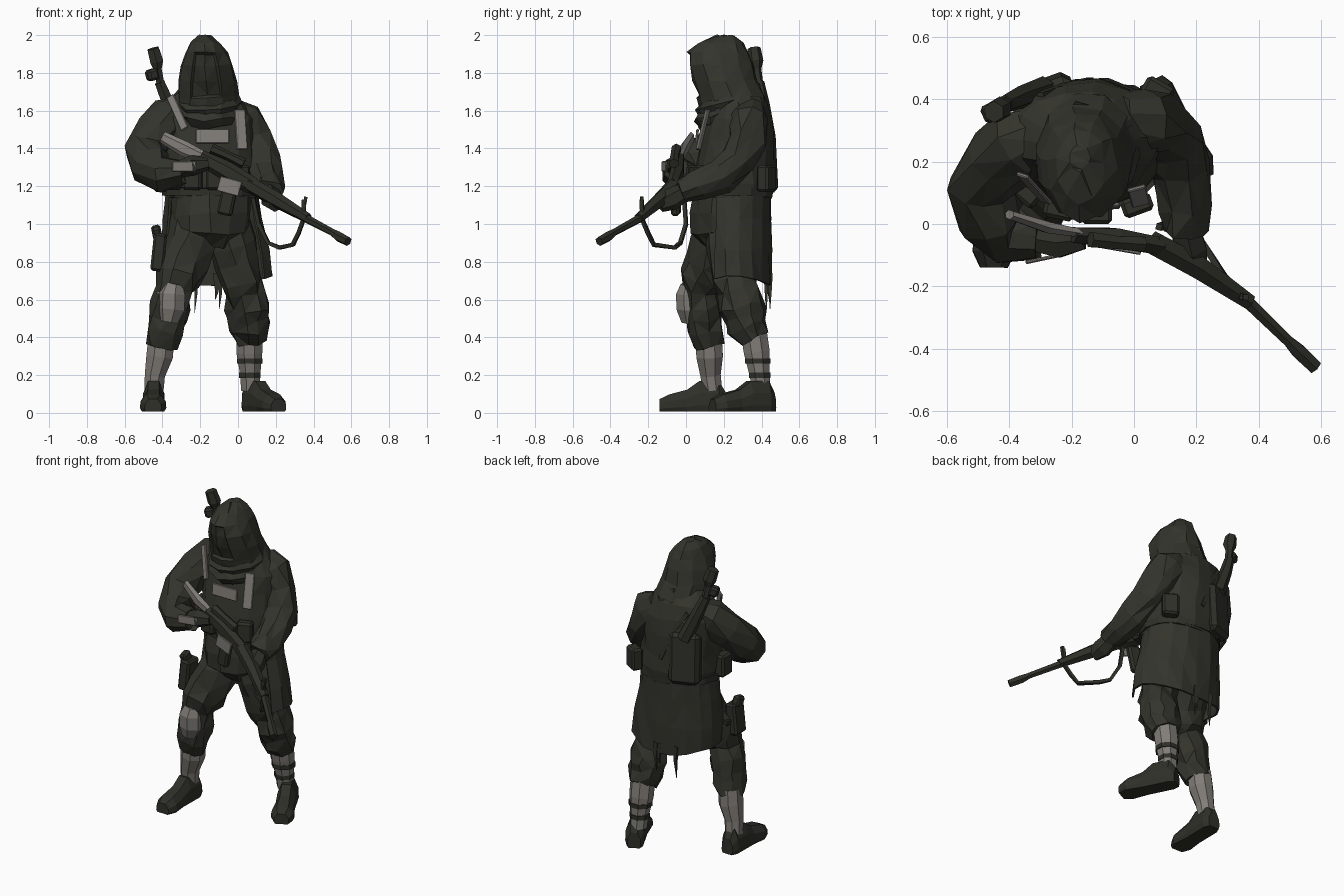
import bpy, bmesh, math, random
from mathutils import Vector, Matrix

random.seed(4)

def mat(name, c):
    m = bpy.data.materials.new(name)
    m.diffuse_color = (*c, 1)
    return m

OLIVE = mat("dark olive cloth", (0.034, 0.034, 0.026))
DARK = mat("dark gear", (0.029, 0.029, 0.022))
GREY = mat("worn grey", (0.22, 0.205, 0.185))

def finish(name, bm, mats, jitter=0.0):
    for v in bm.verts:
        v.co += Vector([random.uniform(-jitter, jitter) for _ in range(3)])
    bmesh.ops.recalc_face_normals(bm, faces=bm.faces)
    if jitter > 0.003:
        bmesh.ops.triangulate(bm, faces=bm.faces)
    me = bpy.data.meshes.new(name)
    bm.to_mesh(me)
    bm.free()
    ob = bpy.data.objects.new(name, me)
    bpy.context.collection.objects.link(ob)
    for m in mats:
        me.materials.append(m)
    return ob

def skin(bm, rings, cap=True, closed=True):
    vs = [[bm.verts.new(p) for p in r] for r in rings]
    n = len(rings[0])
    for a, b in zip(vs, vs[1:]):
        for k in range(n if closed else n - 1):
            bm.faces.new((a[k], a[(k + 1) % n], b[(k + 1) % n], b[k]))
    if cap:
        bm.faces.new(vs[0])
        bm.faces.new(vs[-1])

def loft(name, rows, n=12, m=OLIVE, jitter=0.008, a0=0, a1=360, tilt=0):
    """Ellipses: rows of (z, cx, cy, rx, ry); tilt raises the back."""
    bm = bmesh.new()
    closed = a1 - a0 >= 360
    div = n if closed else n - 1
    rings = []
    for z, cx, cy, rx, ry in rows:
        angs = [math.radians(a0 + (a1 - a0) * k / div) for k in range(n)]
        rings.append([(cx + rx * math.cos(a), cy + ry * math.sin(a), z + tilt * ry * math.sin(a))
                      for a in angs])
    skin(bm, rings, closed, closed)
    return finish(name, bm, [m], jitter)

def tube(name, pts, n=8, m=OLIVE, jitter=0.0, flat=1.0, ref=(0, 0, 1)):
    """Swept limb: points of (x, y, z, radius)."""
    bm = bmesh.new()
    ps = [Vector(p[:3]) for p in pts]
    rings = []
    for i, p in enumerate(ps):
        t = (ps[min(i + 1, len(ps) - 1)] - ps[max(i - 1, 0)]).normalized()
        s = t.cross(Vector(ref)).normalized()
        u = s.cross(t)
        r = pts[i][3]
        angs = [2 * math.pi * (k + 0.5) / n for k in range(n)]
        rings.append([p + s * r * flat * math.cos(a) + u * r * math.sin(a) for a in angs])
    skin(bm, rings)
    return finish(name, bm, [m], jitter)

def box(name, c, size, rot=(0, 0, 0), m=DARK, bevel=0.012):
    bm = bmesh.new()
    bmesh.ops.create_cube(bm, size=1, matrix=Matrix.Diagonal((*size, 1)))
    if bevel:
        bmesh.ops.bevel(bm, geom=bm.edges[:], offset=bevel, segments=1, affect='EDGES')
    ob = finish(name, bm, [m])
    ob.location = c
    ob.rotation_euler = [math.radians(a) for a in rot]
    return ob

def boot(name, heel, toe):
    bm = bmesh.new()
    h, t = Vector((*heel, 0)), Vector((*toe, 0))
    s = (t - h).normalized().cross(Vector((0, 0, 1)))
    prof = [(-.85, 0), (-1, .2), (-.95, .6), (-.5, 1), (.5, 1), (.95, .6), (1, .2), (.85, 0)]
    rings = []
    for f, w, z in [(0, .04, .1), (.1, .058, .16), (.4, .058, .16), (.58, .058, .115),
                    (.85, .07, .09), (1, .045, .065)]:
        rings.append([h.lerp(t, f) + s * w * a + Vector((0, 0, .008 + z * b)) for a, b in prof])
    skin(bm, rings)
    return finish(name, bm, [DARK])

# Coat body, hips and open flared skirt with a curved hem
loft("coat_torso", [(1.14, -.14, .26, .25, .2), (1.22, -.14, .26, .255, .215), (1.32, -.15, .26, .25, .21),
                    (1.45, -.16, .27, .255, .195), (1.56, -.17, .28, .26, .175),
                    (1.65, -.18, .28, .2, .15), (1.72, -.17, .26, .14, .12)], 14)
loft("hips", [(1.18, -.14, .23, .21, .18), (1.05, -.14, .23, .215, .2), (.95, -.15, .22, .2, .19),
              (.88, -.15, .24, .12, .14)], 12, jitter=.012)
skirt = loft("coat_skirt", [(1.17, -.14, .26, .245, .195), (1.03, -.135, .255, .26, .2),
                            (.86, -.12, .25, .29, .205), (.67, -.11, .25, .295, .205)],
             13, a0=-30, a1=205, jitter=.006)
for v in skirt.data.vertices:
    if v.co.z < .8:
        v.co.z += .06 * ((v.co.x + .11) / .3) ** 2
skirt.modifiers.new("cloth", 'SOLIDIFY').thickness = 0.012
loft("belt", [(1.15, -.14, .25, .262, .215), (1.19, -.14, .25, .262, .215)], 14, DARK, 0.002)
for i, (x, y, z) in enumerate([(-.23, .425, .53), (-.1, .445, .55), (-.12, .44, .6)]):
    tube(f"torn_strip_{i}", [(x, y, .74, .02), (x + .008, y, .64, .012), (x, y, z, .002)], 4, ref=(0, 1, 0))

# Forward-leaning pointed hood with a shallow face opening
hood = loft("hood", [(1.6, -.16, .25, .165, .18), (1.67, -.155, .235, .165, .185), (1.76, -.16, .2, .155, .18),
                     (1.84, -.163, .178, .138, .176), (1.905, -.167, .17, .11, .165),
                     (1.96, -.172, .185, .078, .12), (2.0, -.175, .215, .03, .045)],
            11, jitter=.007, a0=4, a1=364)
hood.data.materials.append(DARK)
bm = bmesh.new()
bm.from_mesh(hood.data)
sel = [f for f in bm.faces if f.normal.y < -.75 and 1.69 < f.calc_center_median().z < 1.9]
bmesh.ops.inset_region(bm, faces=sel, thickness=0.015)
for v in {v for f in sel for v in f.verts}:
    v.co.y += 0.018
for f in sel:
    f.material_index = 1
bm.to_mesh(hood.data)
bm.free()

# Scarf folds draped lower at the front
for i, (z, r, y) in enumerate([(1.6, .17, .215), (1.65, .175, .225)]):
    loft(f"scarf_fold_{i}", [(z - .05, -.155, y, r * .8, r * .82), (z, -.155, y, r, r),
                             (z + .045, -.155, y + .01, r * .85, r * .88)], 11, jitter=.009, tilt=.3)

# Arms, cuffs and hands
tube("right_sleeve", [(-.28, .3, 1.6, .085), (-.36, .26, 1.56, .115), (-.44, .2, 1.48, .115),
                      (-.49, .12, 1.39, .107), (-.465, .02, 1.31, .11), (-.4, -.03, 1.255, .1),
                      (-.3, -.045, 1.285, .065)], 9, jitter=.012)
tube("right_hand", [(-.31, -.05, 1.29, .045), (-.24, -.06, 1.31, .055), (-.16, -.05, 1.32, .035)], 6, DARK)
tube("left_sleeve", [(-.05, .33, 1.59, .08), (.02, .33, 1.55, .11), (.075, .32, 1.44, .1),
                     (.12, .27, 1.33, .1), (.145, .18, 1.25, .095), (.16, .06, 1.205, .08),
                     (.165, -.02, 1.17, .065)], 9, jitter=.012)
tube("left_hand", [(.165, -.01, 1.17, .05), (.18, -.08, 1.13, .06), (.2, -.14, 1.1, .04)], 6, DARK)
box("right_cuff_patch", (-.285, -.11, 1.305), (.13, .012, .055), (0, 0, 12), GREY, .004)
box("left_elbow_patch", (.21, .215, 1.315), (.05, .05, .012), (0, 45, 0), GREY, .004)

# Wrinkled trousers, shins, knee pad and boots
tube("right_trouser", [(-.23, .22, 1.02, .12), (-.26, .165, .89, .138), (-.295, .12, .79, .13), (-.32, .09, .71, .125),
                       (-.34, .075, .65, .102), (-.36, .08, .57, .11), (-.365, .09, .5, .1),
                       (-.385, .1, .44, .1), (-.4, .115, .36, .08)], 9, jitter=.015, ref=(0, 1, 0))
tube("left_trouser", [(-.06, .24, 1.02, .12), (-.02, .24, .89, .132), (.005, .25, .79, .125), (.025, .26, .7, .115),
                      (.045, .275, .64, .11), (.055, .295, .56, .12), (.055, .315, .5, .105),
                      (.06, .33, .45, .108), (.06, .36, .39, .085)], 9, jitter=.015, ref=(0, 1, 0))
tube("right_shin", [(-.405, .12, .4, .075), (-.415, .125, .3, .076), (-.44, .13, .2, .058),
                    (-.445, .14, .12, .055)], 8, GREY, ref=(0, 1, 0))
tube("left_shin", [(.06, .36, .42, .075), (.06, .375, .32, .074), (.065, .39, .2, .057),
                   (.065, .4, .12, .053)], 8, GREY, ref=(0, 1, 0))
for i, (z, y, r) in enumerate([(.275, .38, .073), (.2, .39, .062)]):
    tube(f"left_shin_wrap_{i}", [(.063, y, z + .014, r), (.063, y, z - .014, r)], 8, DARK, ref=(0, 1, 0))
tube("right_knee_pad", [(-.34, .025, .68, .055), (-.35, .022, .63, .077), (-.352, .025, .55, .077),
                        (-.365, .025, .48, .05)], 7, GREY, ref=(0, 1, 0))
boot("right_boot", (-.445, .21), (-.45, -.14))
boot("left_boot", (.055, .46), (.215, .14))

# Chest harness and pouches
box("chest_panel", (-.135, .058, 1.465), (.18, .014, .075), (-6, 0, 0), GREY, .004)
box("left_chest_strap", (.015, .09, 1.5), (.06, .014, .22), (-14, 0, 15), GREY, .004)
box("right_chest_strap", (-.32, .115, 1.59), (.045, .014, .21), (-16, -30, -18), GREY, .004)
for i, (x, y, a) in enumerate([(-.35, .1, -40), (-.24, .045, -12), (-.12, .03, 0), (.01, .06, 20)]):
    box(f"belt_pouch_{i}", (x, y, 1.245), (.1, .06, .13), (0, 0, a))
for i, (x, y, a) in enumerate([(.075, .425, 30), (-.41, .2, 90)]):
    box(f"side_pouch_{i}", (x, y, 1.24), (.1, .07, .14), (0, 0, -a))

# Thigh holster
box("holster", (-.42, .085, .85), (.07, .11, .2), (0, 6, 0))
box("holster_grip", (-.43, .075, .955), (.05, .07, .07), (15, -12, 0))
box("holster_strap", (-.34, .12, .84), (.17, .11, .03), (0, 0, 0), DARK, .004)

# Held rifle
tube("rifle_barrel", [(.36, -.245, 1.03, .023), (.52, -.4, .945, .019)], 6, DARK)
tube("rifle_muzzle", [(.5, -.38, .955, .02), (.53, -.41, .935, .027), (.582, -.46, .907, .025)], 6, DARK)
tube("rifle_handguard", [(.06, -.06, 1.21, .042), (.2, -.135, 1.13, .042), (.37, -.25, 1.03, .028)], 6, DARK)
tube("rifle_receiver", [(-.2, -.035, 1.355, .04), (-.06, -.045, 1.28, .052), (.08, -.07, 1.2, .046)], 6, DARK, flat=.7)
tube("rifle_stock", [(-.14, -.035, 1.335, .026), (-.28, -.01, 1.395, .042), (-.4, .03, 1.46, .032)], 6, GREY, flat=.5)
tube("rifle_scope", [(-.14, -.05, 1.4, .028), (-.05, -.06, 1.36, .024), (.03, -.065, 1.32, .028)], 6, DARK)
box("rifle_magazine", (-.055, -.055, 1.13), (.08, .045, .17), (0, 12, -10), DARK)
box("magazine_plate", (-.045, -.082, 1.2), (.12, .012, .08), (0, 15, -10), GREY, .003)
box("front_sight", (.35, -.235, 1.09), (.018, .018, .11), (0, 10, 0), DARK, 0)

# Rifle sling
sling = [(.35, -.235, 1.13), (.345, -.23, 1.02), (.32, -.2, .95), (.29, -.17, .89), (.22, -.06, .875),
         (.16, -.03, .9), (.11, 0, 1.0), (.08, -.01, 1.14)]
tube("rifle_sling", [(*p, .014) for p in sling], 4, DARK, ref=(.3, 1, 0))

# Slung weapon and its back pack
box("back_pack", (-.285, .415, 1.33), (.19, .09, .33), (3, 0, 20), DARK, .025)
tube("back_weapon_body", [(-.29, .43, 1.46, .045), (-.37, .405, 1.64, .037), (-.415, .385, 1.75, .03)],
     6, DARK, ref=(0, 1, 0))
tube("back_weapon_stock", [(-.41, .385, 1.74, .024), (-.425, .375, 1.82, .024), (-.43, .37, 1.86, .04),
                           (-.45, .36, 1.93, .035)], 6, DARK, ref=(0, 1, 0))
box("back_weapon_lug", (-.455, .36, 1.79), (.06, .06, .06), (0, -15, 25), DARK)
tube("back_strap", [(-.3, .41, 1.62, .018), (-.22, .44, 1.5, .018), (-.14, .46, 1.3, .015)], 4, DARK, ref=(0, 1, 0))
